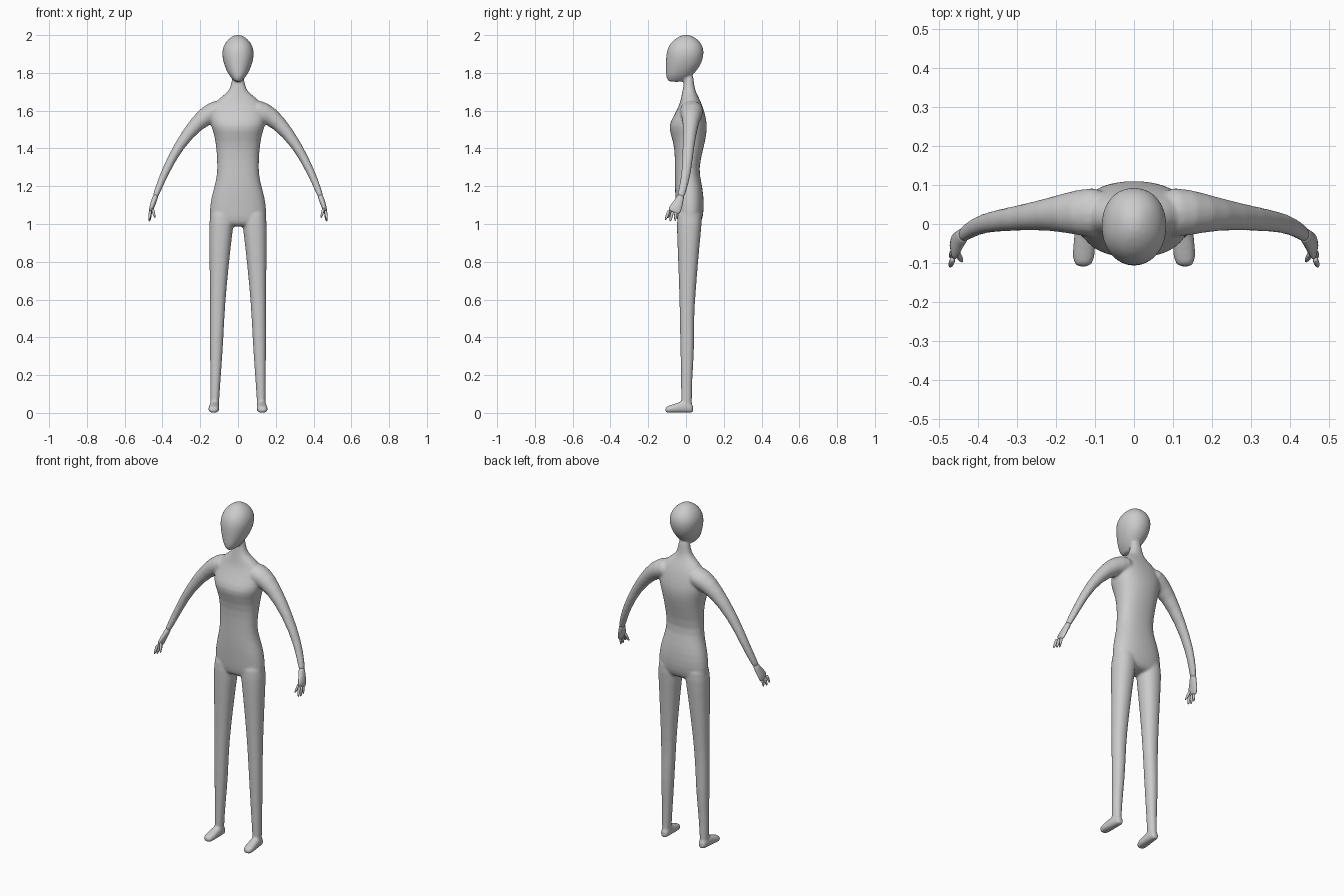
import bpy, bmesh, math
from mathutils import Vector as V

SKIN = bpy.data.materials.new("plain grey")
SKIN.diffuse_color = (0.6, 0.6, 0.6, 1)


def loft(bm, rings, n=2.0, count=20):
    """Skin a closed tube through rings of (centre, half axis a, half axis b)."""
    def power(t):
        return math.copysign(abs(t) ** (2 / n), t)
    loops = []
    for c, a, b in rings:
        loops.append([bm.verts.new(V(c) + V(a) * power(math.cos(t)) + V(b) * power(math.sin(t)))
                      for t in (2 * math.pi * i / count for i in range(count))])
    faces = [bm.faces.new(loops[0]), bm.faces.new(loops[-1])]
    for p, q in zip(loops, loops[1:]):
        for i in range(count):
            j = (i + 1) % count
            faces.append(bm.faces.new((p[i], p[j], q[j], q[i])))
    bmesh.ops.recalc_face_normals(bm, faces=faces)


def upright(bm, rows, n=2.0):
    """Horizontal rings from rows of (z, x0, x1, y0, y1)."""
    loft(bm, [(((x0 + x1) / 2, (y0 + y1) / 2, z), ((x1 - x0) / 2, 0, 0), (0, (y1 - y0) / 2, 0))
              for z, x0, x1, y0, y1 in rows], n)


def tube(bm, rows, side, count=16):
    """Limb along a path of (x, y, z, thickness, depth)."""
    pts = [V((r[0] * side, r[1], r[2])) for r in rows]
    rings = []
    for i, r in enumerate(rows):
        d = pts[min(i + 1, len(pts) - 1)] - pts[max(i - 1, 0)]
        a = d.cross(V((0, 1, 0))).normalized()
        b = a.cross(d).normalized()
        rings.append((pts[i], a * r[3], b * r[4]))
    loft(bm, rings, 2.0, count)


def finish(bm, name):
    me = bpy.data.meshes.new(name)
    bm.to_mesh(me)
    bm.free()
    me.materials.append(SKIN)
    for p in me.polygons:
        p.use_smooth = True
    ob = bpy.data.objects.new(name, me)
    bpy.context.collection.objects.link(ob)
    sub = ob.modifiers.new("round", 'SUBSURF')
    sub.levels = sub.render_levels = 1
    return ob


body = bmesh.new()

# head: (z, half width, front y, back y)
head = [(1.752, .014, -.088, -.015), (1.758, .022, -.098, -.005), (1.78, .042, -.106, .025),
        (1.80, .055, -.108, .047), (1.84, .074, -.108, .08), (1.89, .086, -.107, .095),
        (1.93, .083, -.1, .095), (1.965, .066, -.078, .077), (1.99, .038, -.045, .045),
        (2.002, .012, -.015, .015)]
upright(body, [(z, -w, w, f, b) for z, w, f, b in head], 2.15)

# neck and torso
torso = [(1.80, .03, -.008, .04), (1.74, .035, -.012, .042), (1.70, .05, -.02, .052),
         (1.67, .095, -.026, .068), (1.63, .135, -.035, .087), (1.57, .15, -.067, .105),
         (1.52, .145, -.095, .113), (1.47, .126, -.08, .109), (1.40, .115, -.06, .093),
         (1.29, .109, -.059, .066), (1.22, .119, -.06, .083), (1.15, .142, -.058, .094),
         (1.07, .153, -.053, .096), (1.01, .15, -.048, .085), (.985, .12, -.03, .06)]
upright(body, [(z, -w, w, f, b) for z, w, f, b in torso], 2.3)

leg = [(1.1, .02, .145, -.045, .085), (1.0, .022, .154, -.05, .085), (.9, .036, .153, -.046, .073),
       (.65, .062, .149, -.036, .052), (.5, .072, .149, -.033, .042), (.34, .08, .149, -.03, .045),
       (.2, .09, .147, -.027, .034), (.08, .099, .147, -.026, .031), (.02, .1, .147, -.025, .033)]
# foot: (y, x centre, half width, height)
foot = [(.038, .123, .014, .035), (.033, .123, .022, .05), (0, .124, .026, .065),
        (-.03, .126, .027, .06), (-.07, .128, .03, .045), (-.1, .13, .026, .036),
        (-.11, .13, .017, .028)]
arm = [(.06, .03, 1.615, .055, .07), (.14, .03, 1.59, .059, .062), (.212, .026, 1.543, .042, .042),
       (.315, .013, 1.415, .027, .031), (.388, .003, 1.272, .022, .026),
       (.425, -.018, 1.18, .018, .022), (.443, -.033, 1.13, .015, .02)]

for s in (1, -1):
    upright(body, [(z, s * a, s * b, f, k) for z, a, b, f, k in leg], 2.2)
    loft(body, [((s * x, y, h / 2), (w, 0, 0), (0, 0, h / 2)) for y, x, w, h in foot], 2.5)
    tube(body, arm, s)

# fuse the body parts into one smooth skin
ob = finish(body, "body")
mesh = ob.modifiers.new("fuse", 'REMESH')
mesh.mode = 'VOXEL'
mesh.voxel_size = .006
mesh.use_smooth_shade = True
smooth = ob.modifiers.new("blend", 'SMOOTH')
smooth.factor = .5
smooth.iterations = 10

# hands: palm, three fingers and a thumb
palm = [(.434, -.025, 1.155, .015, .02), (.442, -.034, 1.13, .015, .021),
        (.453, -.047, 1.10, .014, .03), (.46, -.06, 1.075, .012, .034), (.462, -.067, 1.06, .008, .03)]
fingers = [((.463, -.088, 1.075), (.471, -.11, 1.02)), ((.463, -.07, 1.07), (.47, -.085, 1.012)),
           ((.462, -.052, 1.075), (.467, -.058, 1.015)), ((.455, -.07, 1.09), (.439, -.097, 1.03))]
for s, name in ((1, "hand_left"), (-1, "hand_right")):
    hand = bmesh.new()
    tube(hand, palm, s)
    for p, q in fingers:
        mid = V(p).lerp(V(q), .6)
        tube(hand, [(*p, .009, .01), (*mid, .008, .009), (*q, .004, .004)], s, 8)
    finish(hand, name)
